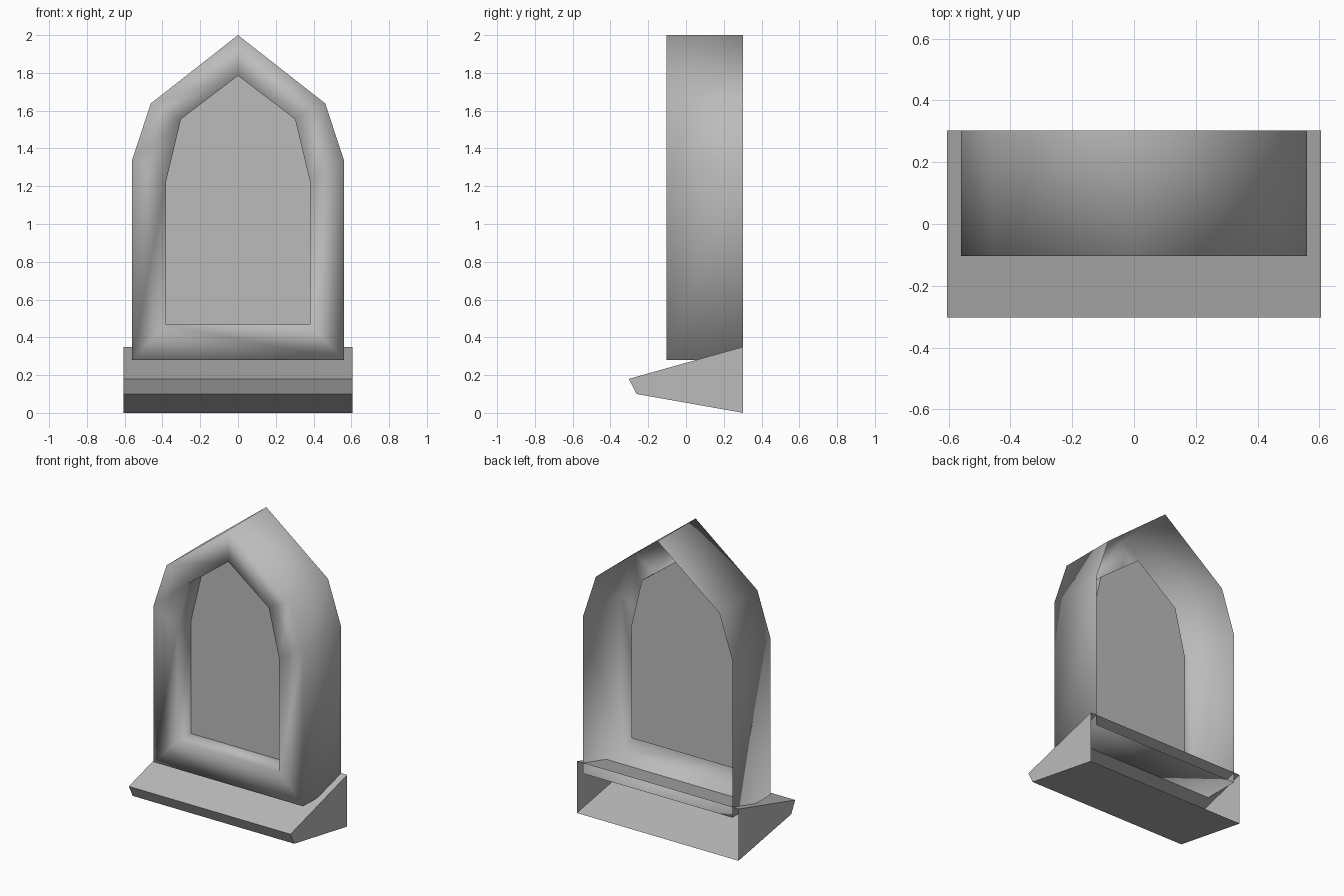
import bpy
import bmesh
import math

cube = bpy.data.objects.get("Cube")
if cube:
    bpy.data.objects.remove(cube, do_unlink=True)

# Single stone grey
stone = bpy.data.materials.new("stone_grey")
stone.use_nodes = True
GREY = (0.5, 0.5, 0.5, 1)
stone.diffuse_color = GREY
stone.node_tree.nodes["Principled BSDF"].inputs["Base Color"].default_value = GREY


def add_object(name, bm):
    """Smooth gentle bends and the arch ridge, keep other edges sharp."""
    for f in bm.faces:
        f.smooth = True
    for e in bm.edges:
        ridge = all(abs(v.co.x) < 0.001 for v in e.verts) and abs(e.verts[0].co.y - e.verts[1].co.y) > 0.01
        e.smooth = ridge or e.calc_face_angle(math.pi) < math.radians(30)
    mesh = bpy.data.meshes.new(name)
    bm.to_mesh(mesh)
    bm.free()
    mesh.materials.append(stone)
    obj = bpy.data.objects.new(name, mesh)
    bpy.context.collection.objects.link(obj)


def arch(half):
    """Mirror the left half of a pointed arch, whose last point is the apex."""
    return half + [(-x, z) for x, z in reversed(half[:-1])]


def loop(bm, outline, y):
    return [bm.verts.new((x, y, z)) for x, z in outline]


def bridge(bm, a, b):
    for i in range(len(a)):
        j = (i + 1) % len(a)
        bm.faces.new((a[i], b[i], b[j], a[j]))


BACK, FRONT, PANE = 0.303, -0.103, 0.04
outer = arch([(-0.56, 0.28), (-0.56, 1.34), (-0.462, 1.638), (0, 2)])
inner = arch([(-0.38, 0.467), (-0.38, 1.23), (-0.302, 1.555), (0, 1.785)])

# Arched frame: outer walls, front face and recess walls, open at the back
bm = bmesh.new()
loops = [loop(bm, outer, BACK), loop(bm, outer, FRONT),
         loop(bm, inner, FRONT), loop(bm, inner, PANE)]
for a, b in zip(loops, loops[1:]):
    bridge(bm, a, b)
add_object("arched_frame", bm)

# Recessed pane
bm = bmesh.new()
bm.faces.new(reversed(loop(bm, inner, PANE)))
add_object("window_pane", bm)

# Sloping sill: wedge profile with closed ends, open at the back
bm = bmesh.new()
profile = [(BACK, 0), (-0.262, 0.1), (-0.303, 0.18), (BACK, 0.35)]
ends = [[bm.verts.new((x, y, z)) for y, z in profile] for x in (-0.605, 0.605)]
for i in range(len(profile) - 1):
    bm.faces.new((ends[0][i], ends[1][i], ends[1][i + 1], ends[0][i + 1]))
bm.faces.new(reversed(ends[1]))
bm.faces.new(ends[0])
bmesh.ops.recalc_face_normals(bm, faces=bm.faces[:])
add_object("sloping_sill", bm)
